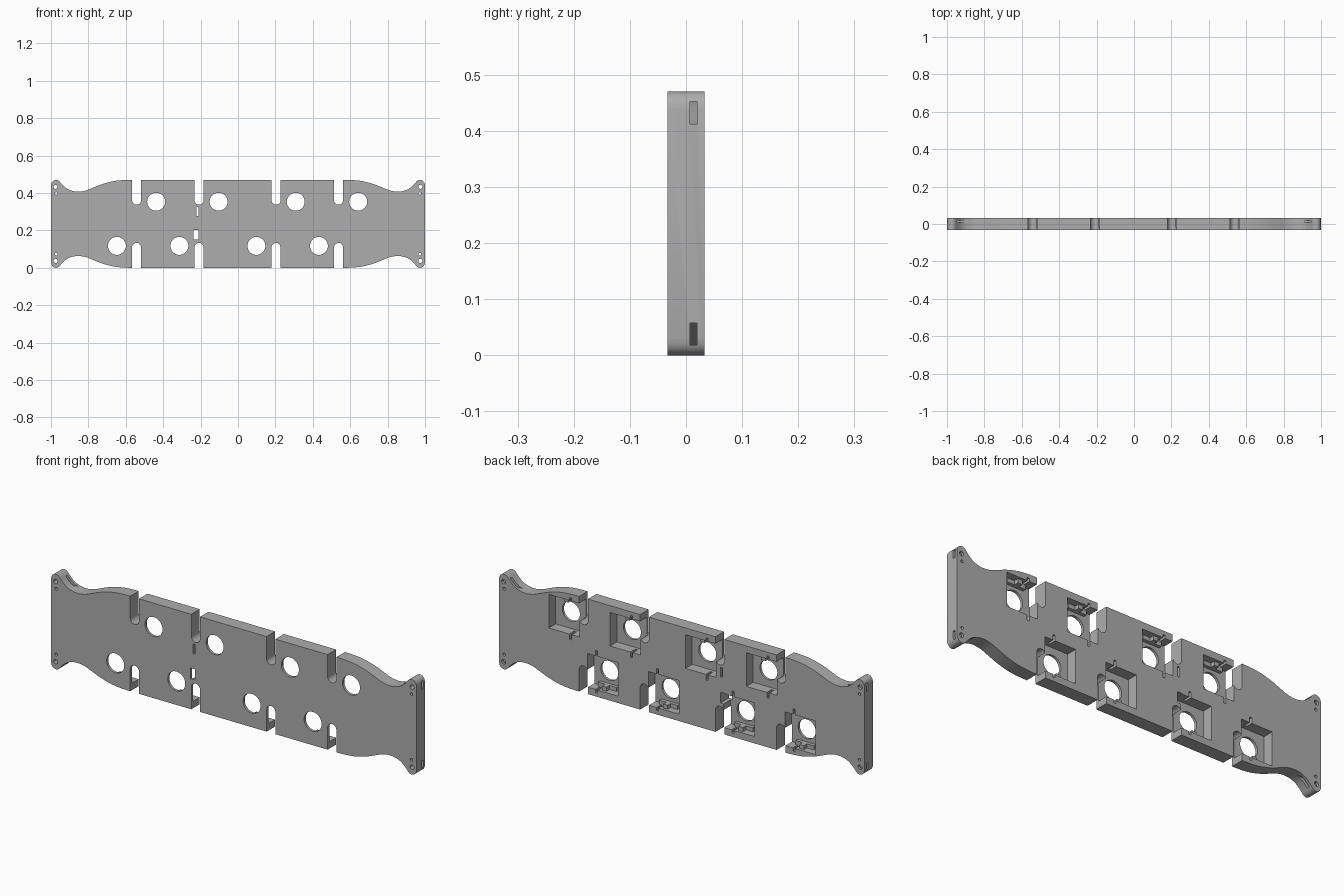
import bpy, bmesh, math

if "Cube" in bpy.data.objects:
    bpy.data.objects.remove(bpy.data.objects["Cube"])

H, T = 0.47, 0.033          # plate height, half thickness
SLOTS = [-0.5425, -0.2085, 0.2035, 0.5375]
OFF = 0.105                 # pocket centre distance from its slot

grey = bpy.data.materials.new("mid grey")
grey.diffuse_color = (0.42, 0.42, 0.42, 1)
grey.use_nodes = True
grey.node_tree.nodes["Principled BSDF"].inputs["Base Color"].default_value = grey.diffuse_color


def make(name, bm):
    bmesh.ops.recalc_face_normals(bm, faces=bm.faces)
    me = bpy.data.meshes.new(name)
    bm.to_mesh(me)
    bm.free()
    ob = bpy.data.objects.new(name, me)
    me.materials.append(grey)
    bpy.context.collection.objects.link(ob)
    return ob


def prism(bm, pts, y0, y1):
    """Extrude an (x, z) outline from y0 to y1."""
    a = [bm.verts.new((x, y0, z)) for x, z in pts]
    b = [bm.verts.new((x, y1, z)) for x, z in pts]
    bm.faces.new(a)
    bm.faces.new(b[::-1])
    for i in range(len(pts)):
        j = (i + 1) % len(pts)
        bm.faces.new((a[i], b[i], b[j], a[j]))


def box(bm, x0, x1, y0, y1, z0, z1):
    prism(bm, [(x0, z0), (x1, z0), (x1, z1), (x0, z1)], y0, y1)


def disc(bm, x, z, r, n=40):
    prism(bm, [(x + r * math.cos(2 * math.pi * i / n), z + r * math.sin(2 * math.pi * i / n))
               for i in range(n)], -0.1, 0.1)


def smooth_path(p, n=4):
    """Catmull-Rom through the points."""
    q = [p[0]] + p + [p[-1]]
    out = []
    for i in range(1, len(q) - 2):
        for k in range(n):
            t = k / n
            out.append(tuple(0.5 * (2 * b + (c - a) * t + (2 * a - 5 * b + 4 * c - d) * t * t
                                    + (3 * b - a - 3 * c + d) * t ** 3)
                             for a, b, c, d in zip(q[i - 1], q[i], q[i + 1], q[i + 2])))
    return out + [p[-1]]


# plate outline: one quarter, mirrored both ways
quarter = smooth_path([(1, .44), (.996, .455), (.986, .466), (.971, .47), (.956, .463), (.94, .445),
                       (.915, .423), (.885, .411), (.85, .407), (.81, .414), (.765, .432),
                       (.72, .449), (.66, .464), (.60, .4695), (.56, .47)])
top = quarter + [(-x, z) for x, z in reversed(quarter)]
bm = bmesh.new()
prism(bm, top + [(x, H - z) for x, z in reversed(top)], -T, T)
plate = make("plate", bm)

# pocket sites: (x, z, outward direction); lower row is the upper row turned half round
sites = [(s + OFF, 0.353, 1) for s in SLOTS] + [(s - OFF, H - 0.353, -1) for s in SLOTS]

# open slots with round ends
slots = bmesh.new()
for s in SLOTS:
    r = 0.024
    arc = [(s + r * math.cos(math.pi * (1 + i / 16)), 0.361 + r * math.sin(math.pi * (1 + i / 16)))
           for i in range(17)]
    shape = arc + [(s + r, 0.6), (s - r, 0.6)]
    prism(slots, shape, -0.1, 0.1)
    prism(slots, [(x, H - z) for x, z in shape], -0.1, 0.1)

# round holes, screw holes and two small windows
holes = bmesh.new()
for x, z, d in sites:
    disc(holes, x, z, 0.048)
for sx in (-1, 1):
    for z, x, r in ((.433, .975, .011), (.397, .972, .007)):
        disc(holes, sx * x, z, r, 20)
        disc(holes, sx * x, H - z, r, 20)
box(holes, -.222, -.211, -.1, .1, .278, .326)
box(holes, -.238, -.211, -.1, .1, .15, .203)

# back pockets opening into the slots, with narrow slits
pockets, slits = bmesh.new(), bmesh.new()
for x, z, d in sites:
    box(pockets, x - .084, x + .084, -.02, .1, z - .083, z + .083)
    c = x - d * .034
    box(slits, c - .006, c + .006, -.005, .1, z - d * .11, z - d * .07)
    box(slits, c - .006, c + .006, -.005, .1, z + d * .07, z + d * .098)

# strap slots through the end lobes
straps = bmesh.new()
for sx in (-1, 1):
    for z0, z1 in ((.412, .452), (.018, .058)):
        box(straps, sx * .86, sx * 1.1, .007, .02, z0, z1)

cutters = []
for name, b in (("slot_cutter", slots), ("pocket_cutter", pockets), ("slit_cutter", slits),
                ("hole_cutter", holes), ("strap_cutter", straps)):
    c = make(name, b)
    c.hide_render = True
    m = plate.modifiers.new(name, 'BOOLEAN')
    m.operation, m.solver, m.object = 'DIFFERENCE', 'EXACT', c
    cutters.append(c)
dg = bpy.context.evaluated_depsgraph_get()
plate.data = bpy.data.meshes.new_from_object(plate.evaluated_get(dg))
plate.modifiers.clear()
for c in cutters:
    bpy.data.objects.remove(c)

# stepped ledges on the outer wall of each pocket
ledge = bmesh.new()
for x, z, d in sites:
    w = z + d * .085
    box(ledge, x - .05, x + .05, -.021, -.003, w - d * .022, w)
    box(ledge, x - .012, x + .012, -.0035, .02, w - d * .022, w)
make("pocket_ledges", ledge)

bpy.ops.object.select_all(action='DESELECT')
plate.select_set(True)
bpy.context.view_layer.objects.active = plate
bpy.ops.object.shade_smooth_by_angle(angle=math.radians(30))
